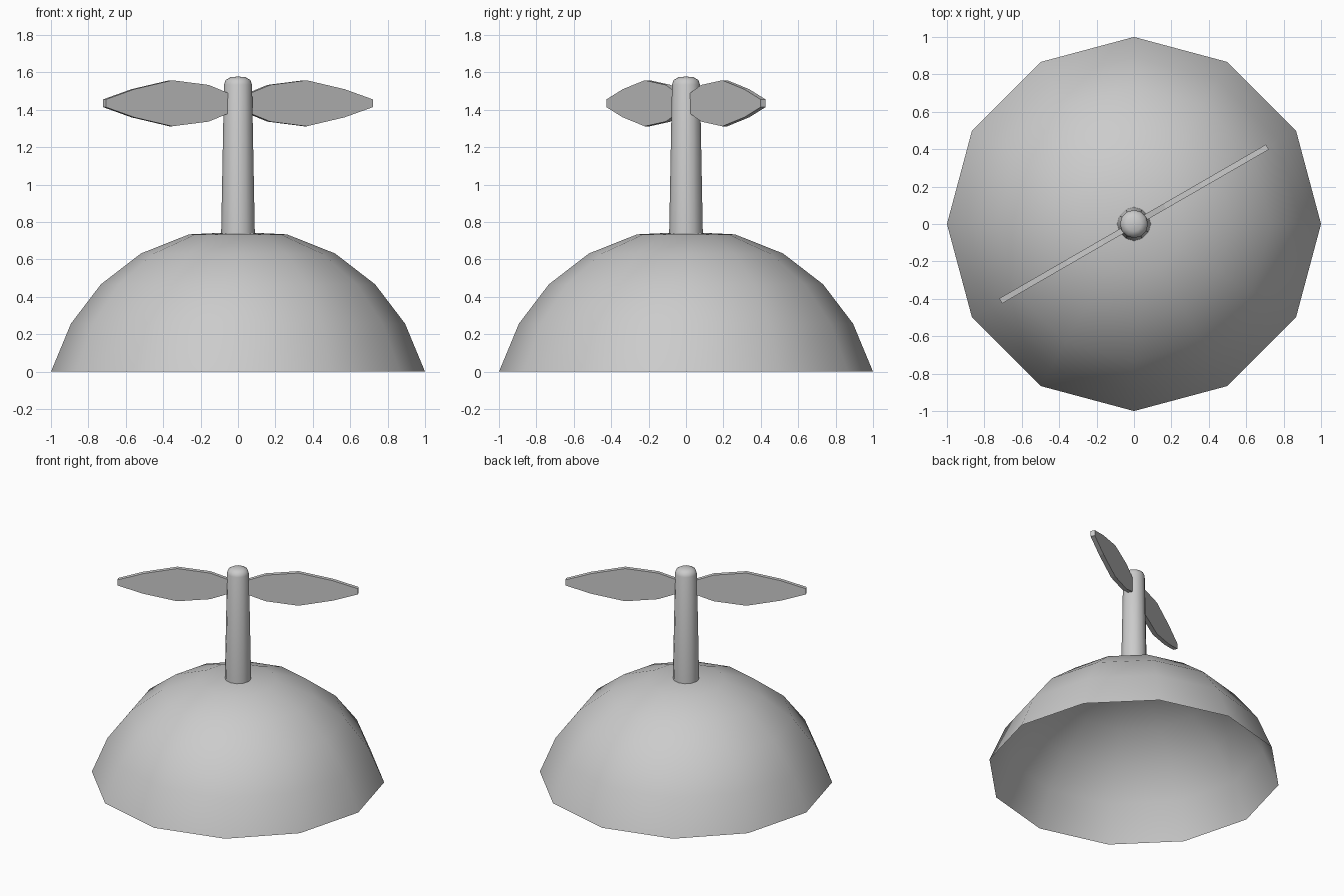
import bpy, bmesh, math
from mathutils import Matrix

if "Cube" in bpy.data.objects:
    bpy.data.objects.remove(bpy.data.objects["Cube"])


def finish(name, bm, angle=None):
    mesh = bpy.data.meshes.new(name)
    bm.to_mesh(mesh)
    bm.free()
    obj = bpy.data.objects.new(name, mesh)
    bpy.context.collection.objects.link(obj)
    if angle:
        bpy.ops.object.select_all(action='DESELECT')
        obj.select_set(True)
        bpy.context.view_layer.objects.active = obj
        bpy.ops.object.shade_smooth_by_angle(angle=math.radians(angle))
    return obj


def lathe(name, profile, sides, angle):
    """Spin an (r, z) profile, listed bottom to top, around z."""
    bm = bmesh.new()
    rings = []
    for r, z in profile:
        if r == 0:
            rings.append([bm.verts.new((0, 0, z))] * sides)
        else:
            rings.append([bm.verts.new((r * math.cos(2 * math.pi * i / sides),
                                        r * math.sin(2 * math.pi * i / sides), z))
                          for i in range(sides)])
    for low, high in zip(rings, rings[1:]):
        for i in range(sides):
            j = (i + 1) % sides
            quad = dict.fromkeys([low[i], low[j], high[j], high[i]])
            bm.faces.new(list(quad))
    return finish(name, bm, angle)


# Open domed cap shell
lathe("cap_dome", [(1, 0), (0.893, 0.257), (0.733, 0.467), (0.519, 0.632),
                   (0.262, 0.734), (0, 0.747)], 12, 60)

# Tapered stem with rounded top
lathe("stem", [(0.09, 0.738), (0.075, 1.535), (0.066, 1.56),
               (0.04, 1.574), (0, 1.578)], 12, 60)

# Two flat propeller blades: (distance from axis, half height)
outline = [(0.07, 0.055), (0.19, 0.098), (0.415, 0.123), (0.65, 0.075), (0.823, 0.021)]
mid_z, half = 1.435, 0.0155
for name, turn in (("blade_right", 30), ("blade_left", 210)):
    bm = bmesh.new()
    loop = [(d, -h) for d, h in outline] + [(d, h) for d, h in reversed(outline)]
    face = bm.faces.new([bm.verts.new((d, -half, mid_z + h)) for d, h in loop])
    ext = bmesh.ops.extrude_face_region(bm, geom=[face], use_keep_orig=True)
    moved = [g for g in ext["geom"] if isinstance(g, bmesh.types.BMVert)]
    bmesh.ops.translate(bm, verts=moved, vec=(0, 2 * half, 0))
    bmesh.ops.recalc_face_normals(bm, faces=bm.faces)
    bm.transform(Matrix.Rotation(math.radians(turn), 4, 'Z'))
    finish(name, bm)
